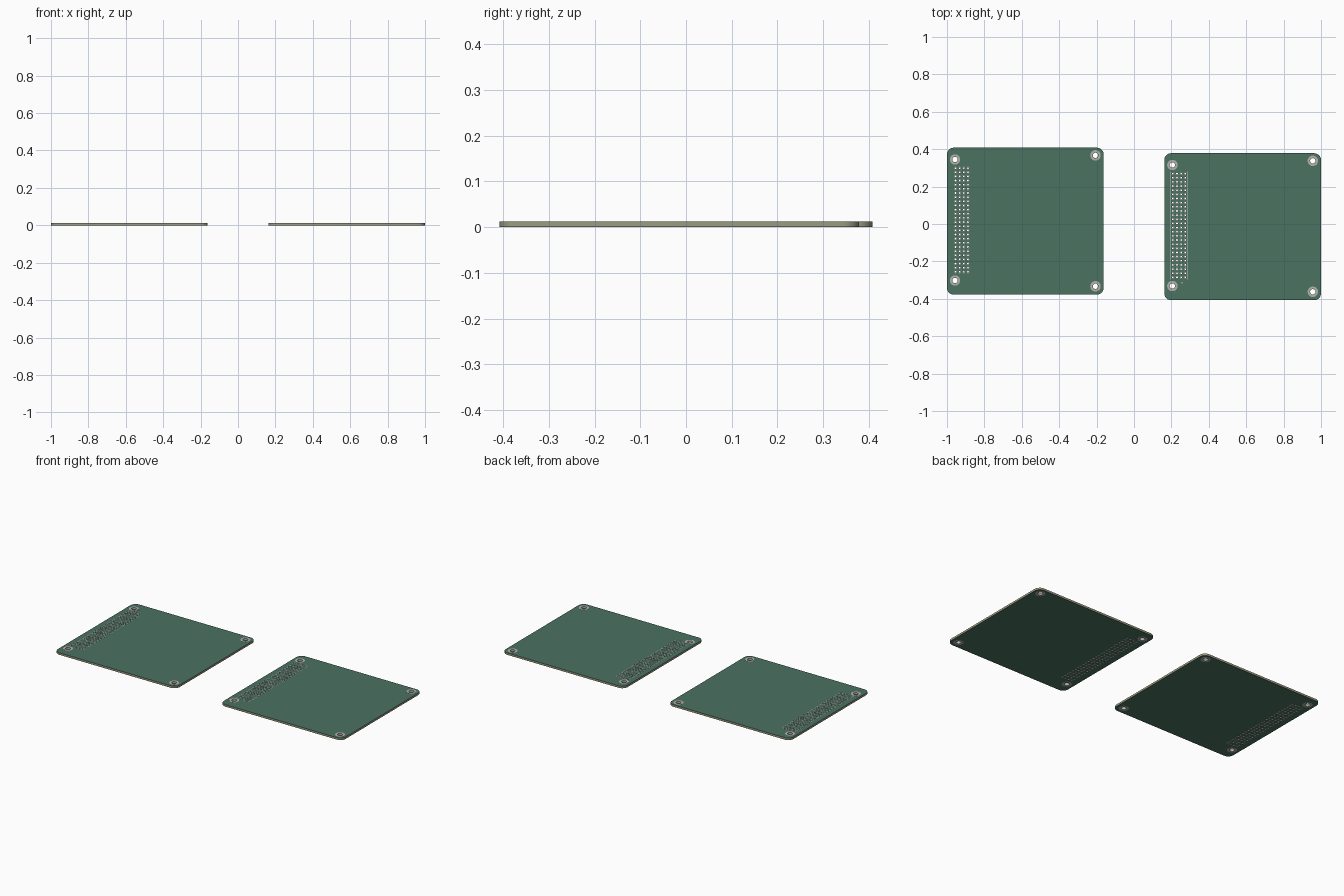
import bpy, bmesh
from math import cos, sin, pi

if "Cube" in bpy.data.objects:
    bpy.data.objects.remove(bpy.data.objects["Cube"])

# Overall layout (left board; the right board is a shifted copy)
X0, X1, Y0, Y1 = -1.0, -0.162, -0.378, 0.408
CORNER = 0.037
T, SKIN = 0.013, 0.0008            # total thickness, mask thickness
LIP = 0.0003                       # pads stand just proud of the mask
PITCH = 0.0222
SHIFT = (1.162, -0.0295, 0)
MOUNTS = [(-0.957, 0.345), (-0.206, 0.367), (-0.957, -0.302), (-0.206, -0.333)]
HX, HY = -0.921, 0.0215            # header centre
PINS = [(HX + (i - 1.5) * PITCH, HY + (j - 12.5) * PITCH)
        for i in range(4) for j in range(26)]
M_HOLE, M_PAD = 0.0143, 0.0280
P_HOLE, P_PAD = 0.0045, 0.0078


def material(name, rgb):
    m = bpy.data.materials.new(name)
    m.diffuse_color = (*rgb, 1)
    m.use_nodes = True
    m.node_tree.nodes["Principled BSDF"].inputs["Base Color"].default_value = m.diffuse_color
    return m


MASK = material("mask_green", (0.07, 0.17, 0.12))
CORE = material("core_tan", (0.34, 0.33, 0.22))
METAL = material("pad_metal", (0.45, 0.45, 0.43))
INK = material("ink_grey", (0.6, 0.6, 0.6))


def circle(c, r, n):
    return [(c[0] + r * cos(2 * pi * k / n), c[1] + r * sin(2 * pi * k / n)) for k in range(n)]


def rounded_rect(x0, x1, y0, y1, r, n=10):
    pts = []
    for cx, cy, a in ((x1 - r, y1 - r, 0), (x0 + r, y1 - r, pi / 2),
                      (x0 + r, y0 + r, pi), (x1 - r, y0 + r, 1.5 * pi)):
        pts += [(cx + r * cos(a + k * pi / 2 / n), cy + r * sin(a + k * pi / 2 / n))
                for k in range(n + 1)]
    return pts


def rect(cx, cy, w, h):
    return [(cx - w / 2, cy - h / 2), (cx + w / 2, cy - h / 2),
            (cx + w / 2, cy + h / 2), (cx - w / 2, cy + h / 2)]


def finish(obj, mat):
    obj.data.materials.clear()
    obj.data.materials.append(mat)
    bpy.ops.object.select_all(action='DESELECT')
    obj.select_set(True)
    bpy.context.view_layer.objects.active = obj
    bpy.ops.object.shade_smooth_by_angle(angle=0.6)
    return obj


def plate(name, loops, z0, z1, mat):
    """Flat slab from closed outlines; nested outlines become holes."""
    cu = bpy.data.curves.new(name + "_outline", 'CURVE')
    cu.dimensions, cu.fill_mode = '2D', 'BOTH'
    cu.extrude = (z1 - z0) / 2
    for pts in loops:
        s = cu.splines.new('POLY')
        s.points.add(len(pts) - 1)
        for p, q in zip(s.points, pts):
            p.co = (q[0], q[1], 0, 1)
        s.use_cyclic_u = True
    tmp = bpy.data.objects.new(name + "_tmp", cu)
    bpy.context.collection.objects.link(tmp)
    bpy.context.view_layer.update()
    dg = bpy.context.evaluated_depsgraph_get()
    me = bpy.data.meshes.new_from_object(tmp.evaluated_get(dg))
    bpy.data.objects.remove(tmp)
    bm = bmesh.new()
    bm.from_mesh(me)
    bmesh.ops.translate(bm, verts=bm.verts, vec=(0, 0, (z0 + z1) / 2))
    bmesh.ops.remove_doubles(bm, verts=bm.verts, dist=1e-6)
    bmesh.ops.recalc_face_normals(bm, faces=bm.faces)
    bm.to_mesh(me)
    bm.free()
    obj = bpy.data.objects.new(name, me)
    bpy.context.collection.objects.link(obj)
    return finish(obj, mat)


def plated_holes(name, centres, hole, pad, n):
    """Barrel with a flat ring at each end, turned from one profile."""
    wall = hole + 0.0008
    prof = [(hole, 0), (pad, 0), (pad, SKIN + LIP), (wall, SKIN + LIP),
            (wall, T - SKIN - LIP), (pad, T - SKIN - LIP), (pad, T), (hole, T)]
    bm = bmesh.new()
    for c in centres:
        rings = [[bm.verts.new((x, y, z)) for x, y in circle(c, r, n)] for r, z in prof]
        for a in range(len(rings)):
            lo, hi = rings[a], rings[(a + 1) % len(rings)]
            for k in range(n):
                m = (k + 1) % n
                bm.faces.new((lo[k], lo[m], hi[m], hi[k]))
    bmesh.ops.recalc_face_normals(bm, faces=bm.faces)
    me = bpy.data.meshes.new(name)
    bm.to_mesh(me)
    bm.free()
    obj = bpy.data.objects.new(name, me)
    bpy.context.collection.objects.link(obj)
    return finish(obj, METAL)


def board_loops(extra_m, extra_p):
    return ([rounded_rect(X0, X1, Y0, Y1, CORNER)]
            + [circle(c, extra_m, 32) for c in MOUNTS]
            + [circle(c, extra_p, 14) for c in PINS])


# Core slab and green mask on both faces
core_holes = board_loops(M_HOLE + 0.0008, P_HOLE + 0.0008)
mask_holes = board_loops(M_PAD, P_PAD)
zb, zt = LIP, T - LIP
parts = [
    plate("left_board_core", core_holes, zb + SKIN, zt - SKIN, CORE),
    plate("left_top_mask", mask_holes, zt - SKIN, zt, MASK),
    plate("left_bottom_mask", mask_holes, zb, zb + SKIN, MASK),
    # Mounting rings and header pin holes
    plated_holes("left_mounting_rings", MOUNTS, M_HOLE, M_PAD, 32),
    plated_holes("left_header_pads", PINS, P_HOLE, P_PAD, 14),
]

# Printed outline around the header
w, h, line = 4 * PITCH, 26 * PITCH, 0.0016
parts.append(plate("left_header_outline",
                   [rect(HX, HY, w + line, h + line), rect(HX, HY, w - line, h - line)],
                   zt - 0.0001, T, INK))

# Second board shares the same meshes
for p in parts:
    q = p.copy()
    q.name = p.name.replace("left", "right")
    q.location = SHIFT
    bpy.context.collection.objects.link(q)

# Small printed pin marker, right board only
plate("right_pin_marker", [circle((0.257, -0.315), 0.006, 3)], zt - 0.0001, T, INK)

# Base sits on the ground exactly
for o in bpy.context.collection.objects:
    o.select_set(False)
